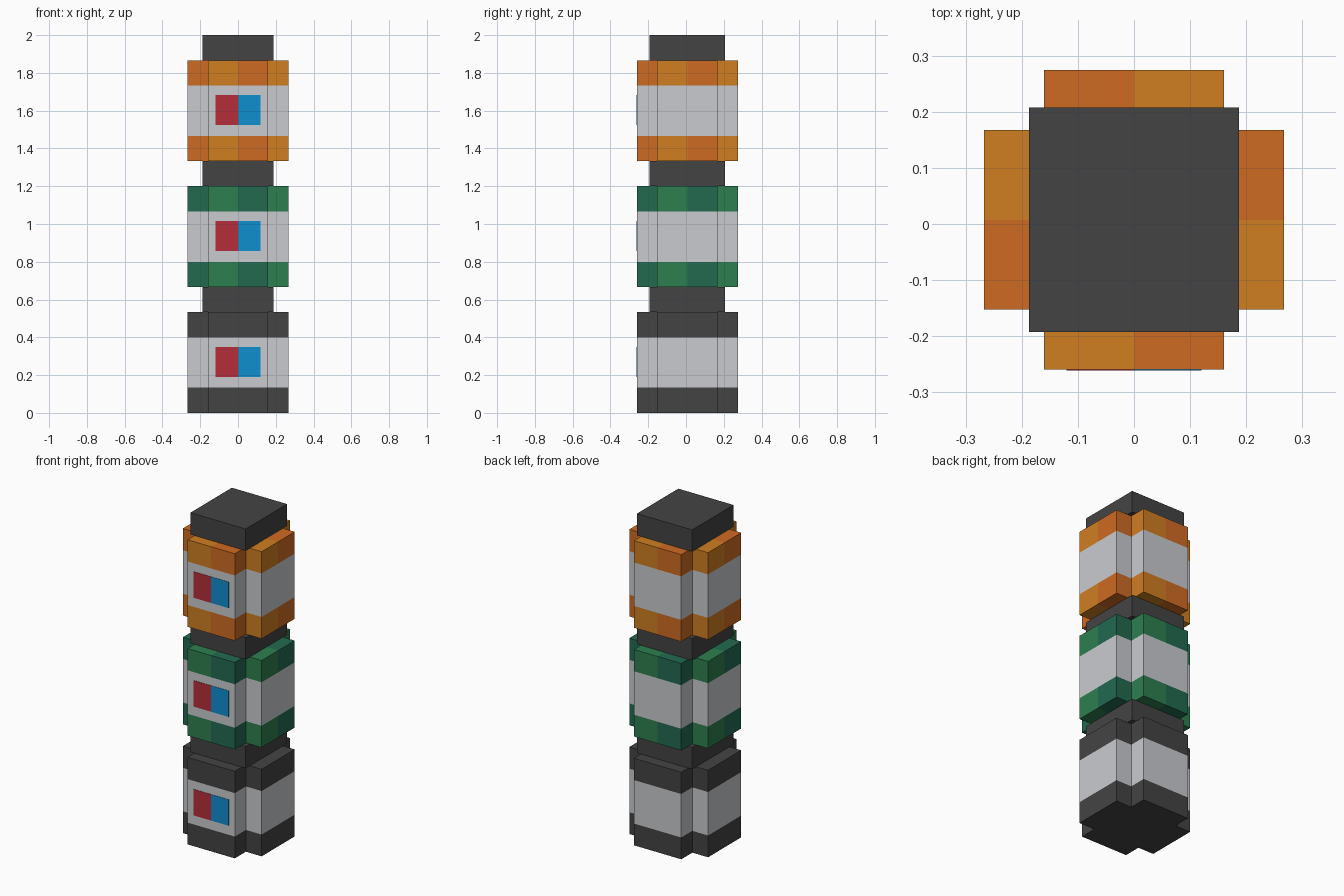
import bpy, bmesh, math
from mathutils import Vector

if "Cube" in bpy.data.objects:
    bpy.data.objects.remove(bpy.data.objects["Cube"], do_unlink=True)


def srgb(hex_code):
    vals = [int(hex_code[i:i + 2], 16) / 255 for i in (0, 2, 4)]
    return [v / 12.92 if v <= 0.04045 else ((v + 0.055) / 1.055) ** 2.4 for v in vals] + [1.0]


def material(name, hex_code):
    m = bpy.data.materials.new(name)
    m.use_nodes = True
    m.diffuse_color = srgb(hex_code)
    bsdf = m.node_tree.nodes["Principled BSDF"]
    bsdf.inputs["Base Color"].default_value = srgb(hex_code)
    bsdf.inputs["Roughness"].default_value = 0.7
    return m


DARK = material("dark grey", "444444")
WHITE = material("light grey", "CACBCF")
AMBER = material("amber", "CF7F21")
ORANGE = material("orange", "CF6B22")
GREEN = material("green", "2D7F4F")
TEAL = material("teal green", "226A50")
RED = material("red", "B52D3A")
BLUE = material("blue", "108ECE")

U = 2 / 15          # height of one layer
ARM = 0.16          # half width of a cross arm
REACH = 0.267       # half length of the cross
CY = 0.0075         # centre line in y


def finish(bm, name, mats):
    bmesh.ops.recalc_face_normals(bm, faces=bm.faces)
    mesh = bpy.data.meshes.new(name)
    bm.to_mesh(mesh)
    bm.free()
    for m in mats:
        mesh.materials.append(m)
    obj = bpy.data.objects.new(name, mesh)
    bpy.context.collection.objects.link(obj)
    return obj


def box(name, lo, hi, mat):
    bm = bmesh.new()
    bmesh.ops.create_cube(bm, size=1)
    lo, hi = Vector(lo), Vector(hi)
    for v in bm.verts:
        v.co = (lo + hi) / 2 + v.co * (hi - lo)
    return finish(bm, name, [mat])


def cross_module(name, z0, mat_a, mat_b):
    """Cross-shaped block with a pale middle and two-tone end bands."""
    bm = bmesh.new()
    # one quadrant corner, turned four times
    corner = [Vector((REACH, ARM)), Vector((ARM, ARM)), Vector((ARM, REACH))]
    pts = []
    for k in range(4):
        for p in corner:
            x, y = p
            for _ in range(k):
                x, y = -y, x
            pts.append((x, y + CY, z0))
    base = bm.faces.new([bm.verts.new(p) for p in pts])
    ext = bmesh.ops.extrude_face_region(bm, geom=[base], use_keep_orig=True)
    top = [g for g in ext["geom"] if isinstance(g, bmesh.types.BMVert)]
    bmesh.ops.translate(bm, verts=top, vec=(0, 0, 4 * U))
    # cut lines for the colour changes
    cuts = [((0, 0, z0 + h * U), (0, 0, 1)) for h in (1, 3)]
    for d in (-ARM, 0, ARM):
        cuts += [((d, 0, 0), (1, 0, 0)), ((0, CY + d, 0), (0, 1, 0))]
    for co, no in cuts:
        bmesh.ops.bisect_plane(bm, geom=bm.verts[:] + bm.edges[:] + bm.faces[:],
                               dist=1e-5, plane_co=co, plane_no=no)
    # pale middle; end bands alternate by octant
    for f in bm.faces:
        c = f.calc_center_median()
        if U < c.z - z0 < 3 * U:
            f.material_index = 0
        else:
            turn = math.degrees(math.atan2(c.y - CY, c.x)) % 90
            f.material_index = 1 if turn > 45 else 2
    return finish(bm, name, [WHITE, mat_a, mat_b])


for label, level, mat_a, mat_b in (("lower", 0, DARK, DARK),
                                   ("middle", 5, GREEN, TEAL),
                                   ("upper", 10, AMBER, ORANGE)):
    z0 = level * U
    cross_module(label + "_module", z0, mat_a, mat_b)
    # collar above each module
    box(label + "_collar", (-0.187, CY - 0.2, z0 + 4 * U), (0.187, CY + 0.2, z0 + 5 * U), DARK)
    # two-colour front panel
    front, mid = CY - REACH, z0 + 2 * U + 0.003
    for side, x0, mat in (("right", -0.12, RED), ("left", 0, BLUE)):
        box(f"{label}_panel_{side}", (x0, front - 0.002, mid - 0.08),
            (x0 + 0.12, front + 0.003, mid + 0.08), mat)
